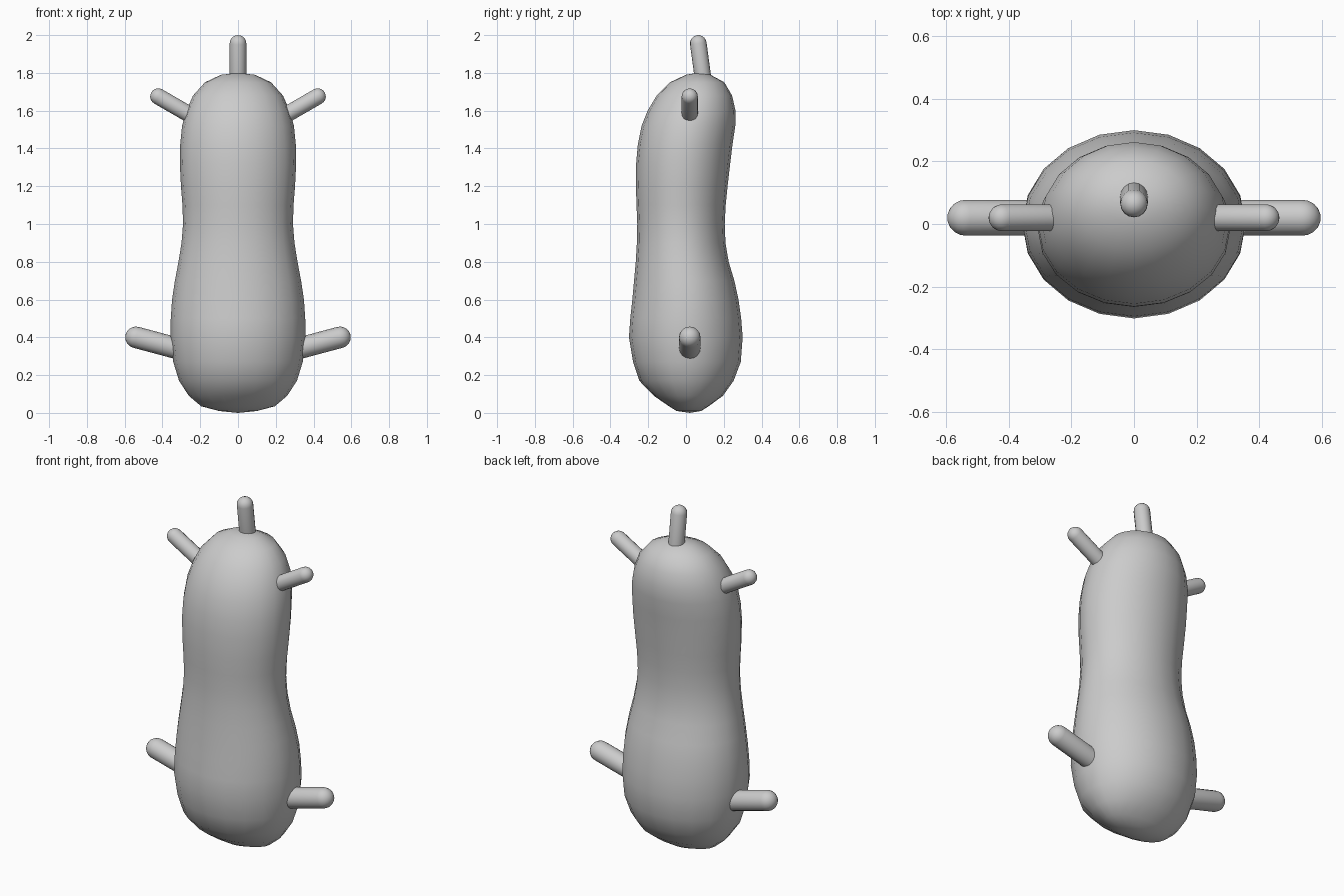
import bpy, bmesh
from math import sin, cos, pi, radians
from mathutils import Vector

if "Cube" in bpy.data.objects:
    bpy.data.objects.remove(bpy.data.objects["Cube"])

SIDES = 20


def finish(bm, name):
    bmesh.ops.recalc_face_normals(bm, faces=bm.faces)
    for f in bm.faces:
        f.smooth = True
    mesh = bpy.data.meshes.new(name)
    bm.to_mesh(mesh)
    bm.free()
    obj = bpy.data.objects.new(name, mesh)
    bpy.context.collection.objects.link(obj)
    return obj


def loft(name, rings, bottom, top):
    """Skin a list of point rings, closed by a tip at each end."""
    bm = bmesh.new()
    loops = [[bm.verts.new(p) for p in ring] for ring in rings]
    n = len(loops[0])
    for a, b in zip(loops, loops[1:]):
        for i in range(n):
            j = (i + 1) % n
            bm.faces.new((a[i], a[j], b[j], b[i]))
    for tip, ring in ((bottom, loops[0]), (top, loops[-1])):
        v = bm.verts.new(tip)
        for i in range(n):
            bm.faces.new((v, ring[i], ring[(i + 1) % n]))
    return finish(bm, name)


def capsule(name, start, end, r, sides=16, steps=5):
    """Round-ended rod between two cap centres."""
    start, end = Vector(start), Vector(end)
    d = (end - start).normalized()
    u = d.cross(Vector((0, 1, 0))).normalized()
    v = d.cross(u)
    spine = []
    for k in range(1, steps + 1):
        a = pi / 2 * k / steps
        spine.append((start - d * r * cos(a), r * sin(a)))
    for k in range(steps, 0, -1):
        a = pi / 2 * k / steps
        spine.append((end + d * r * cos(a), r * sin(a)))
    rings = [[c + (u * cos(2 * pi * i / sides) + v * sin(2 * pi * i / sides)) * s
              for i in range(sides)] for c, s in spine]
    return loft(name, rings, start - d * r, end + d * r)


# Body: z, half width, front y, back y
profile = [
    (0.01, 0.10, -0.05, 0.08), (0.035, 0.195, -0.09, 0.12),
    (0.09, 0.26, -0.17, 0.195), (0.17, 0.312, -0.247, 0.252),
    (0.27, 0.343, -0.280, 0.290), (0.40, 0.357, -0.302, 0.300),
    (0.50, 0.356, -0.295, 0.292), (0.60, 0.349, -0.284, 0.278),
    (0.70, 0.334, -0.275, 0.256), (0.80, 0.315, -0.266, 0.226),
    (0.90, 0.299, -0.260, 0.209), (1.00, 0.291, -0.258, 0.205),
    (1.10, 0.294, -0.262, 0.210), (1.20, 0.302, -0.265, 0.220),
    (1.32, 0.308, -0.264, 0.234), (1.42, 0.306, -0.255, 0.246),
    (1.52, 0.296, -0.235, 0.261), (1.60, 0.274, -0.203, 0.262),
    (1.68, 0.238, -0.155, 0.244), (1.75, 0.175, -0.085, 0.203),
    (1.79, 0.09, 0.0, 0.13),
]
body_rings = []
for z, w, f, b in profile:
    body_rings.append([Vector((w * cos(2 * pi * i / SIDES),
                               (f + b) / 2 + (b - f) / 2 * sin(2 * pi * i / SIDES), z))
                       for i in range(SIDES)])
loft("body", body_rings, (0, 0.02, 0.0), (0, 0.06, 1.80))

# Arms and legs, mirrored left and right
for side, s in (("left", -1), ("right", 1)):
    for part, x, z, ang, length, r in (("arm", 0.422, 1.675, 30, 0.32, 0.043),
                                       ("leg", 0.540, 0.400, 15, 0.38, 0.057)):
        a = radians(ang)
        end = (s * x, 0.02, z)
        start = (s * (x - length * cos(a)), 0.02, z - length * sin(a))
        capsule(f"{side}_{part}", start, end, r)

# Stalk on top of the head
capsule("head_stalk", (0, 0.097, 1.72), (0, 0.065, 1.956), 0.044)
